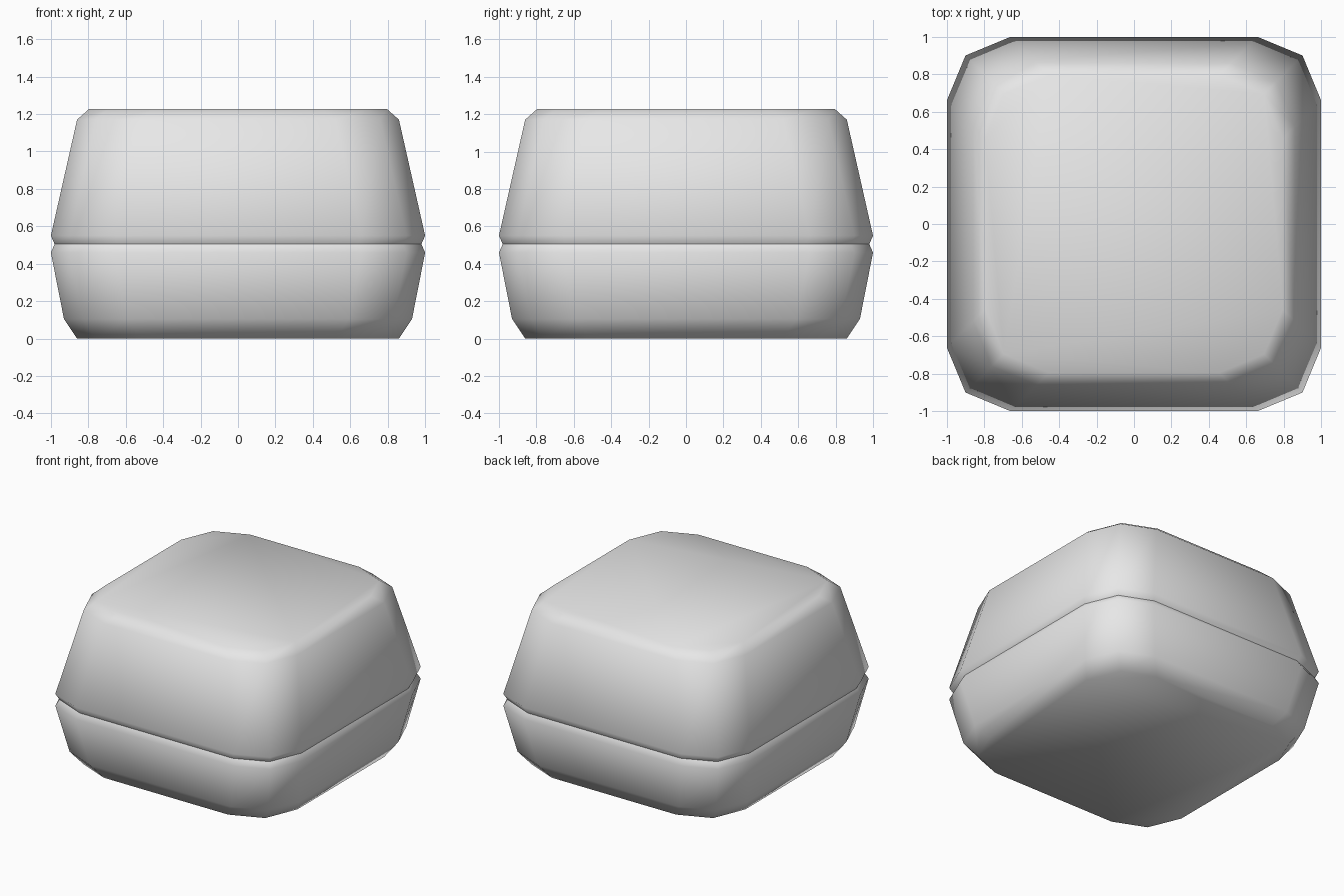
import bpy, bmesh, math

if "Cube" in bpy.data.objects:
    bpy.data.objects.remove(bpy.data.objects["Cube"])

shell = bpy.data.materials.new("light grey")
shell.diffuse_color = (0.8, 0.8, 0.8, 1)
shell.use_nodes = True
shell.node_tree.nodes["Principled BSDF"].inputs["Base Color"].default_value = shell.diffuse_color


def ring(half, z, r=0.34):
    """Rounded square outline with two segments per corner."""
    c = half - r
    pts = []
    for k in range(4):
        base = k * math.pi / 2
        sx, sy = [(1, 1), (-1, 1), (-1, -1), (1, -1)][k]
        for i in range(3):
            a = base + i * math.pi / 4
            pts.append((sx * c + r * math.cos(a), sy * c + r * math.sin(a), z))
    return pts


def rounded_part(name, profile, cap):
    """Loft rings from bottom to top and close the outer end."""
    bm = bmesh.new()
    loops = [[bm.verts.new(p) for p in ring(h, z)] for h, z in profile]
    for lo, hi in zip(loops, loops[1:]):
        for i in range(12):
            j = (i + 1) % 12
            bm.faces.new((lo[i], lo[j], hi[j], hi[i]))
    if cap == "top":
        bm.faces.new(loops[-1])
    else:
        bm.faces.new(loops[0][::-1])
    for f in bm.faces:
        f.smooth = True
    me = bpy.data.meshes.new(name)
    bm.to_mesh(me)
    bm.free()
    me.materials.append(shell)
    ob = bpy.data.objects.new(name, me)
    bpy.context.collection.objects.link(ob)


# Lower half of the case, up to the seam groove
rounded_part("box_base", [(0.86, 0), (0.93, 0.105), (1.0, 0.46), (0.98, 0.505)], "bottom")
# Lid, from the seam groove to the flat top
rounded_part("box_lid", [(0.98, 0.505), (1.0, 0.55), (0.86, 1.17), (0.795, 1.228)], "top")
